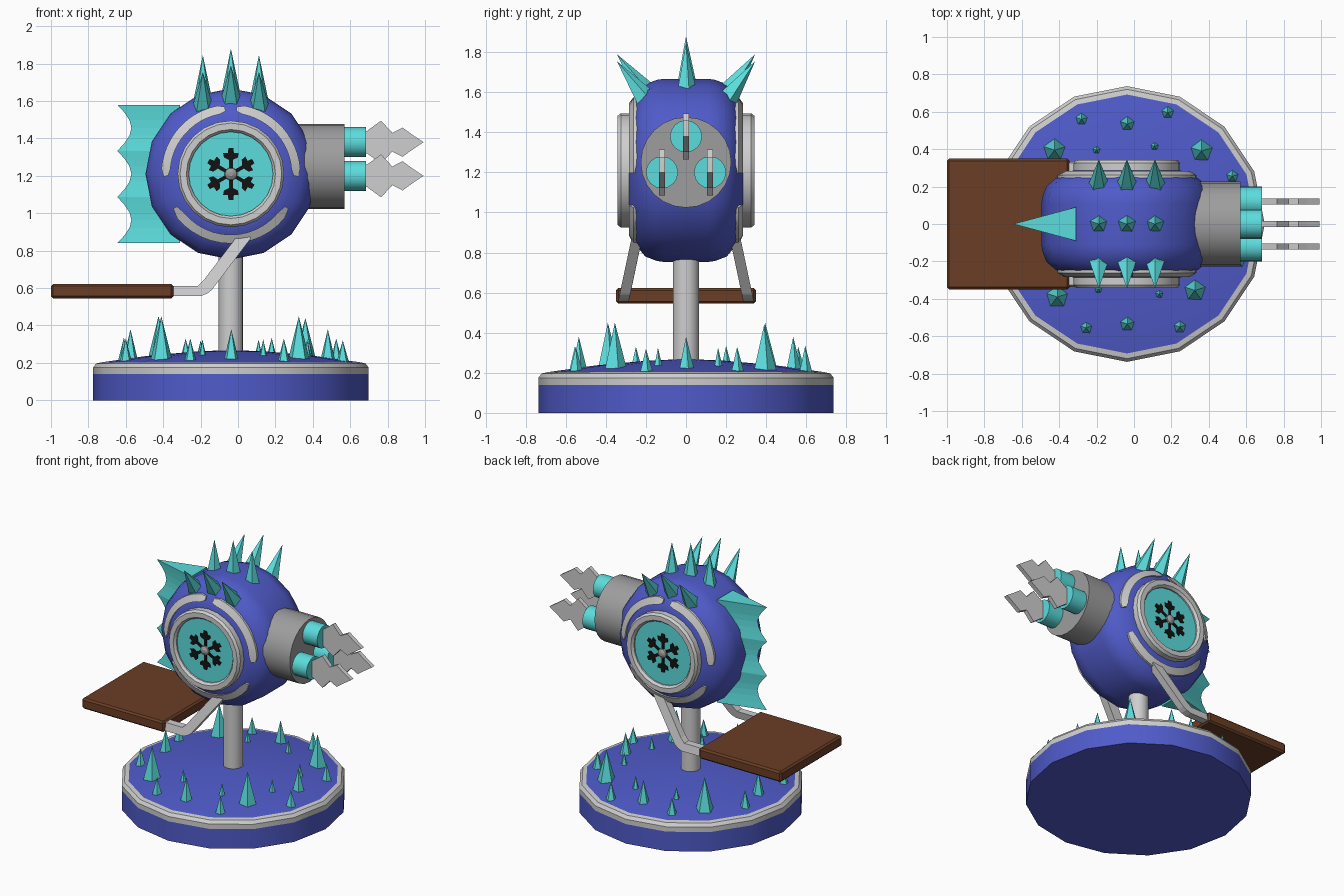
import bpy, bmesh, math
from mathutils import Vector, Matrix

if "Cube" in bpy.data.objects:
    bpy.data.objects.remove(bpy.data.objects["Cube"])

CX, CZ = -0.038, 1.21   # shared centre of base, post and body


def material(name, rgb):
    m = bpy.data.materials.new(name)
    m.diffuse_color = (*rgb, 1)
    m.use_nodes = True
    m.node_tree.nodes["Principled BSDF"].inputs["Base Color"].default_value = m.diffuse_color
    return m


BLUE = material("blue", (0.08, 0.105, 0.59))
TEAL = material("turquoise", (0.107, 0.72, 0.72))
LIGHT = material("light grey", (0.62, 0.62, 0.62))
GREY = material("mid grey", (0.34, 0.34, 0.34))
BROWN = material("brown", (0.145, 0.047, 0.018))
BLACK = material("black", (0.006, 0.006, 0.006))
smooth_parts = []


def build(name, verts, faces, mats, smooth=False):
    mesh = bpy.data.meshes.new(name)
    mesh.from_pydata([tuple(v) for v in verts], [], faces)
    bm = bmesh.new()
    bm.from_mesh(mesh)
    bmesh.ops.remove_doubles(bm, verts=bm.verts, dist=1e-5)
    bmesh.ops.recalc_face_normals(bm, faces=bm.faces)
    bm.to_mesh(mesh)
    bm.free()
    obj = bpy.data.objects.new(name, mesh)
    bpy.context.collection.objects.link(obj)
    for m in mats if isinstance(mats, list) else [mats]:
        mesh.materials.append(m)
    if smooth:
        smooth_parts.append(obj)
    return obj


def lathe(name, profile, sides, centre, axis, mats, closed=False):
    """Revolve (radius, height) points about an axis; open profiles get caps."""
    turn = Vector((0, 0, 1)).rotation_difference(Vector(axis)).to_matrix()
    verts, faces, n = [], [], len(profile)
    for r, h in profile:
        for k in range(sides):
            a = math.tau * k / sides
            verts.append(turn @ Vector((r * math.cos(a), r * math.sin(a), h)) + Vector(centre))
    for i in range(n if closed else n - 1):
        for k in range(sides):
            a, b, j = i * sides, (i + 1) % n * sides, (k + 1) % sides
            faces.append((a + k, a + j, b + j, b + k))
    if not closed:
        faces += [tuple(range(sides)), tuple(range((n - 1) * sides, n * sides))]
    return build(name, verts, faces, mats, True)


def plate(name, outline, y0, y1, mat, lean=lambda z: 0):
    """Extrude an x-z outline in y; lean shifts points in y by height."""
    n = len(outline)
    verts = [(x, y + lean(z), z) for y in (y0, y1) for x, z in outline]
    faces = [tuple(range(n)), tuple(range(n, 2 * n))]
    faces += [(k, (k + 1) % n, n + (k + 1) % n, n + k) for k in range(n)]
    return build(name, verts, faces, mat)


def spike(name, base, tip, radius):
    base, tip = Vector(base), Vector(tip)
    turn = Vector((0, 0, 1)).rotation_difference((tip - base).normalized()).to_matrix()
    ring = [base + turn @ Vector((radius * math.cos(a), radius * math.sin(a), 0))
            for a in (math.tau * k / 5 + 0.3 for k in range(5))]
    build(name, ring + [tip], [(k, (k + 1) % 5, 5) for k in range(5)] + [(4, 3, 2, 1, 0)], TEAL)


# Round base: blue drum, light rim, low blue dome
base = lathe("base", [(0.737, 0), (0.737, 0.14), (0.737, 0.175), (0.72, 0.197), (0.692, 0.203),
                      (0.45, 0.237), (0.2, 0.26), (0.03, 0.268)], 16, (CX, 0, 0), (0, 0, 1), [BLUE, LIGHT])
for f in base.data.polygons:
    if 0.145 < f.center.z < 0.202 and len(f.vertices) == 4:
        f.material_index = 1

# Base spikes: x, y, radius, tip height
for i, (x, y, r, tip) in enumerate([
        (-0.425, 0.395, 0.065, 0.45), (0.36, 0.39, 0.065, 0.44),
        (-0.41, -0.39, 0.065, 0.45), (0.325, -0.355, 0.065, 0.45),
        (-0.036, 0.535, 0.045, 0.38), (-0.036, -0.535, 0.045, 0.38),
        (0.48, 0, 0.045, 0.38), (-0.575, 0, 0.045, 0.38),
        (-0.28, 0.56, 0.036, 0.33), (0.18, 0.595, 0.036, 0.335),
        (-0.255, -0.555, 0.036, 0.33), (0.245, -0.55, 0.036, 0.33),
        (0.525, 0.255, 0.036, 0.33), (0.56, -0.2, 0.036, 0.32),
        (-0.61, 0.2, 0.036, 0.335), (-0.6, -0.25, 0.036, 0.33),
        (-0.2, 0.395, 0.03, 0.32), (0.11, 0.415, 0.03, 0.325),
        (-0.19, -0.35, 0.03, 0.325), (0.135, -0.375, 0.03, 0.325),
        (0.38, 0.16, 0.03, 0.325), (0.37, -0.14, 0.03, 0.325)]):
    spike(f"base_spike_{i}", (x, y, 0.2), (x, y, tip), r)

# Post
lathe("post", [(0.066, 0.24), (0.066, 0.85)], 16, (CX, 0, 0), (0, 0, 1), LIGHT)

# Body: rounded drum turned about y
half = [(0.29, 0.285), (0.335, 0.268), (0.38, 0.245), (0.43, 0.203), (0.452, 0.145), (0.457, 0.11)]
lathe("body", half + [(r, -h) for r, h in reversed(half)], 16, (CX, 0, CZ), (0, 1, 0), BLUE)

# Both side faces: ring, disc, vent, hub and curved stripes
arm_half = [(0.03, 0.010), (0.075, 0.010), (0.088, 0.037), (0.113, 0.042), (0.113, 0.016), (0.138, 0.013)]
arm = arm_half + [(u, -v) for u, v in reversed(arm_half)]
for side, s in (("front", -1), ("rear", 1)):
    centre, axis = (CX, 0, CZ), (0, s, 0)
    lathe(side + "_ring", [(0.285, 0.26), (0.285, 0.325), (0.272, 0.342), (0.238, 0.342),
                           (0.225, 0.325), (0.225, 0.26)], 24, centre, axis, LIGHT, True)
    lathe(side + "_disc", [(0.23, 0.27), (0.23, 0.315)], 24, centre, axis, TEAL)
    lathe(side + "_hub", [(0.036, 0.31), (0.032, 0.328), (0.012, 0.34)], 10, centre, axis, GREY)
    for k in range(6):
        a = math.radians(90 + 60 * k)
        pts = [(CX + u * math.cos(a) - v * math.sin(a), CZ + u * math.sin(a) + v * math.cos(a))
               for u, v in arm]
        plate(f"{side}_vent_{k}", pts, s * 0.313, s * 0.320, BLACK)
    for k, (a0, a1) in enumerate([(95, 182), (211, 329), (-2, 85)]):
        verts, faces, steps = [], [], 14
        for i in range(steps + 1):
            a = math.radians(a0 + (a1 - a0) * i / steps)
            shrink = 0.012 if i in (0, steps) else 0     # softened ends
            for r, y in ((0.325 + shrink, 0.24), (0.325 + shrink, 0.284),
                         (0.372 - shrink, 0.262), (0.372 - shrink, 0.22)):
                verts.append((CX + r * math.cos(a), s * y, CZ + r * math.sin(a)))
        for i in range(steps):
            for j in range(4):
                p, q = i * 4 + j, i * 4 + (j + 1) % 4
                faces.append((p, q, q + 4, p + 4))
        faces += [(0, 1, 2, 3), tuple(steps * 4 + j for j in range(4))]
        build(f"{side}_stripe_{k}", verts, faces, LIGHT, True)

# Body spikes: a centre row and two leaning rows
for i, dx in enumerate((-0.15, 0, 0.15)):
    drop = 0 if dx == 0 else 0.035
    x = CX + dx
    spike(f"crest_spike_{i}", (x, 0, 1.625 - drop), (x, 0, 1.88 - drop), 0.056)
    for side, s in (("front", -1), ("rear", 1)):
        spike(f"{side}_crest_spike_{i}", (x, s * 0.195, 1.59 - drop), (x, s * 0.345, 1.79 - drop), 0.06)

# Back fin: wedge with a scalloped edge
levels = 18
verts, faces = [], []
for i in range(levels + 1):
    z = 0.84 + 0.74 * i / levels
    edge = -0.645 + 0.075 * abs(math.sin(math.pi * 3 * i / levels))
    verts += [(-0.31, 0.09, z), (-0.31, -0.09, z), (edge, 0, z)]
for i in range(levels):
    for j in range(3):
        p, q = i * 3 + j, i * 3 + (j + 1) % 3
        faces.append((p, q, q + 3, p + 3))
faces += [(0, 1, 2), (levels * 3, levels * 3 + 1, levels * 3 + 2)]
build("back_fin", verts, faces, TEAL)

# Cannon housing, three barrels and their notched blades
lathe("cannon_housing", [(0.226, 0.25), (0.226, 0.57)], 24, (0, 0, 1.25), (1, 0, 0), GREY)
edge = [(0.66, 0.055), (0.69, 0.06), (0.765, 0.115), (0.825, 0.05), (0.88, 0.078), (0.925, 0.045)]
for i, (y, z) in enumerate([(0, 1.38), (-0.12, 1.2), (0.12, 1.2)]):
    lathe(f"barrel_{i}", [(0.08, 0.5), (0.08, 0.685)], 16, (0, y, z), (1, 0, 0), TEAL)
    outline = [(x, z + h) for x, h in edge] + [(0.992, z)] + [(x, z - h) for x, h in reversed(edge)]
    plate(f"blade_{i}", outline, y - 0.015, y + 0.015, LIGHT)

# Seat
seat = plate("seat", [(-1, 0.545), (-0.345, 0.545), (-0.345, 0.622), (-1, 0.622)], -0.35, 0.35, BROWN)
bevel = seat.modifiers.new("soft_edges", "BEVEL")
bevel.width, bevel.segments = 0.012, 1

# Bent seat arms, leaning in toward the body
bent = [(-0.38, 0.557), (-0.2, 0.557), (-0.165, 0.57), (-0.14, 0.59), (0.068, 0.865), (0.06, 0.89),
        (0.005, 0.89), (-0.185, 0.64), (-0.215, 0.612), (-0.38, 0.612)]
for side, s in (("front", -1), ("rear", 1)):
    plate(side + "_seat_arm", bent, s * 0.285, s * 0.338, LIGHT,
          lambda z, s=s: -s * 0.07 * max(0, z - 0.56) / 0.33)

# Smooth shading on the turned parts
bpy.ops.object.select_all(action='DESELECT')
for obj in smooth_parts:
    obj.select_set(True)
bpy.context.view_layer.objects.active = smooth_parts[0]
bpy.ops.object.shade_smooth_by_angle(angle=math.radians(32))
